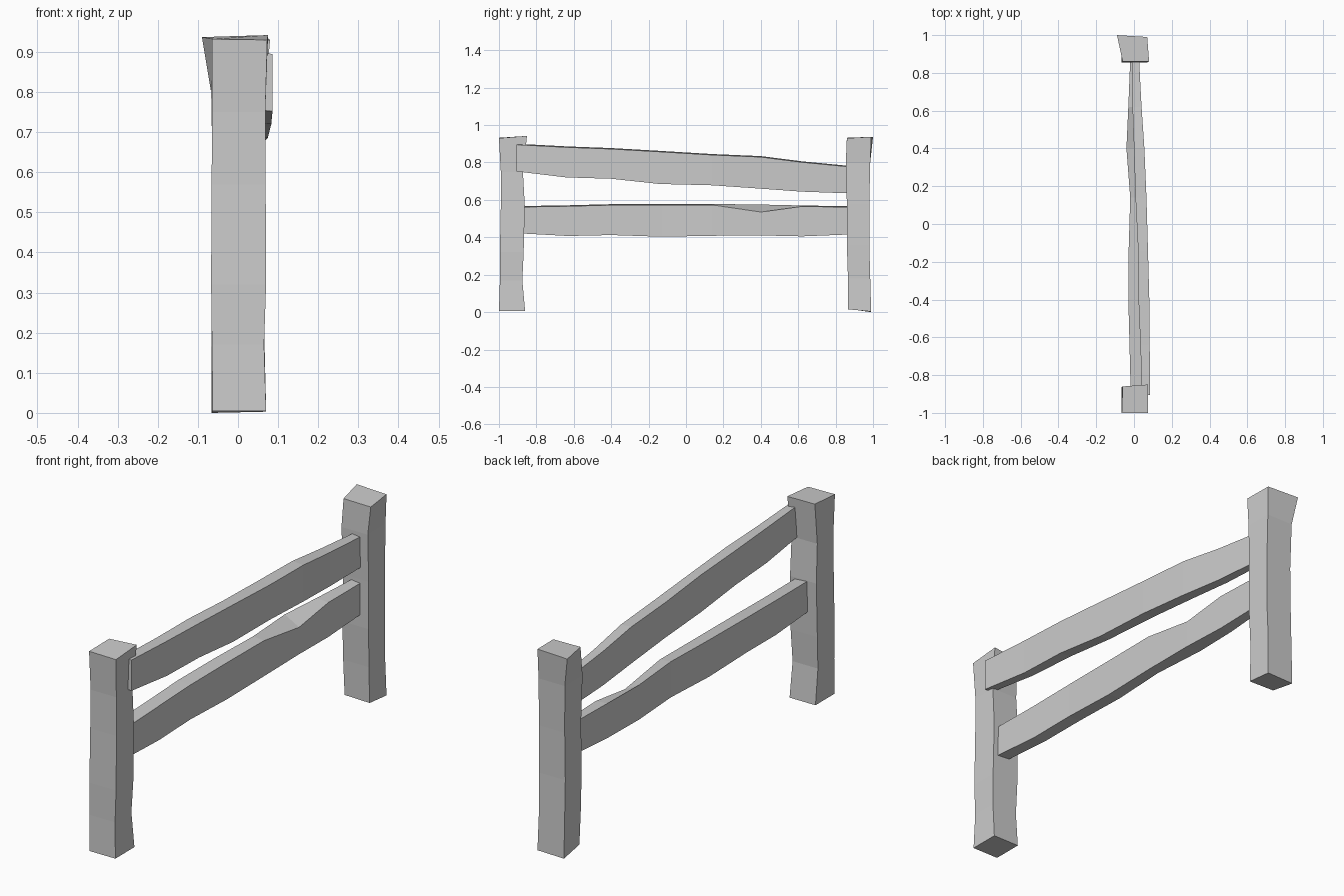
import bpy, bmesh


def loft(name, rings):
    """Skin a chain of four-cornered rings and cap both ends."""
    bm = bmesh.new()
    loops = [[bm.verts.new(p) for p in ring] for ring in rings]
    for a, b in zip(loops, loops[1:]):
        for i in range(4):
            j = (i + 1) % 4
            bm.faces.new((a[i], a[j], b[j], b[i]))
    bm.faces.new(loops[0])
    bm.faces.new(loops[-1])
    bmesh.ops.recalc_face_normals(bm, faces=bm.faces[:])
    mesh = bpy.data.meshes.new(name)
    bm.to_mesh(mesh)
    bm.free()
    obj = bpy.data.objects.new(name, mesh)
    bpy.context.collection.objects.link(obj)
    return obj


def post_ring(z, x0, x1, y0, y1):
    return [(x0, y0, z), (x1, y0, z), (x1, y1, z), (x0, y1, z)]


def rail_ring(y, x0, x1, z0, z1, chip=0.005):
    # chip lowers the outer top edge, as if hewn away
    return [(x0, y, z0 + 0.004), (x1, y, z0), (x1, y, z1 - chip), (x0, y, z1)]


# Front post: slightly waisted, crooked top
front = [post_ring(*s) for s in [
    (0.005, -0.063, 0.07, -1.0, -0.86),
    (0.17, -0.065, 0.065, -0.995, -0.875),
    (0.32, -0.067, 0.07, -0.995, -0.868),
    (0.57, -0.066, 0.069, -0.99, -0.862),
    (0.75, -0.064, 0.068, -0.99, -0.872)]]
front.append([(-0.065, -1.0, 0.932), (0.073, -1.0, 0.93),
              (0.075, -0.85, 0.942), (-0.06, -0.86, 0.938)])
loft("front_post", front)

# Back post: slanted foot and one flared top corner
back = [[(-0.06, 0.868, 0.017), (0.07, 0.866, 0.015),
         (0.07, 0.99, 0.003), (-0.066, 0.99, 0.0)]]
back += [post_ring(*s) for s in [
    (0.18, -0.066, 0.066, 0.866, 0.985),
    (0.36, -0.066, 0.069, 0.86, 0.98),
    (0.58, -0.063, 0.069, 0.86, 0.98),
    (0.80, -0.067, 0.068, 0.855, 0.985)]]
back.append([(-0.06, 0.86, 0.932), (0.08, 0.86, 0.93),
             (0.07, 0.99, 0.937), (-0.09, 1.0, 0.937)])
loft("back_post", back)

# Lower rail: level, hewn out near the back
loft("lower_rail", [rail_ring(*s) for s in [
    (-0.87, -0.018, 0.045, 0.42, 0.567),
    (-0.63, -0.024, 0.038, 0.407, 0.571),
    (-0.40, -0.030, 0.034, 0.412, 0.577),
    (-0.13, -0.028, 0.034, 0.403, 0.578),
    (0.14, -0.020, 0.036, 0.408, 0.578),
    (0.40, -0.040, 0.034, 0.41, 0.575, 0.04),
    (0.62, -0.030, 0.030, 0.405, 0.57),
    (0.87, -0.020, 0.025, 0.415, 0.566)]])

# Upper rail: slips off the front post and sags towards the back
loft("upper_rail", [rail_ring(*s) for s in [
    (-0.905, 0.042, 0.086, 0.752, 0.90),
    (-0.64, 0.034, 0.083, 0.72, 0.886),
    (-0.40, 0.024, 0.081, 0.713, 0.877),
    (-0.14, 0.022, 0.074, 0.685, 0.862),
    (0.14, 0.008, 0.066, 0.678, 0.845),
    (0.40, 0.0, 0.055, 0.66, 0.834),
    (0.62, -0.008, 0.040, 0.644, 0.806),
    (0.87, -0.012, 0.027, 0.635, 0.782)]])
